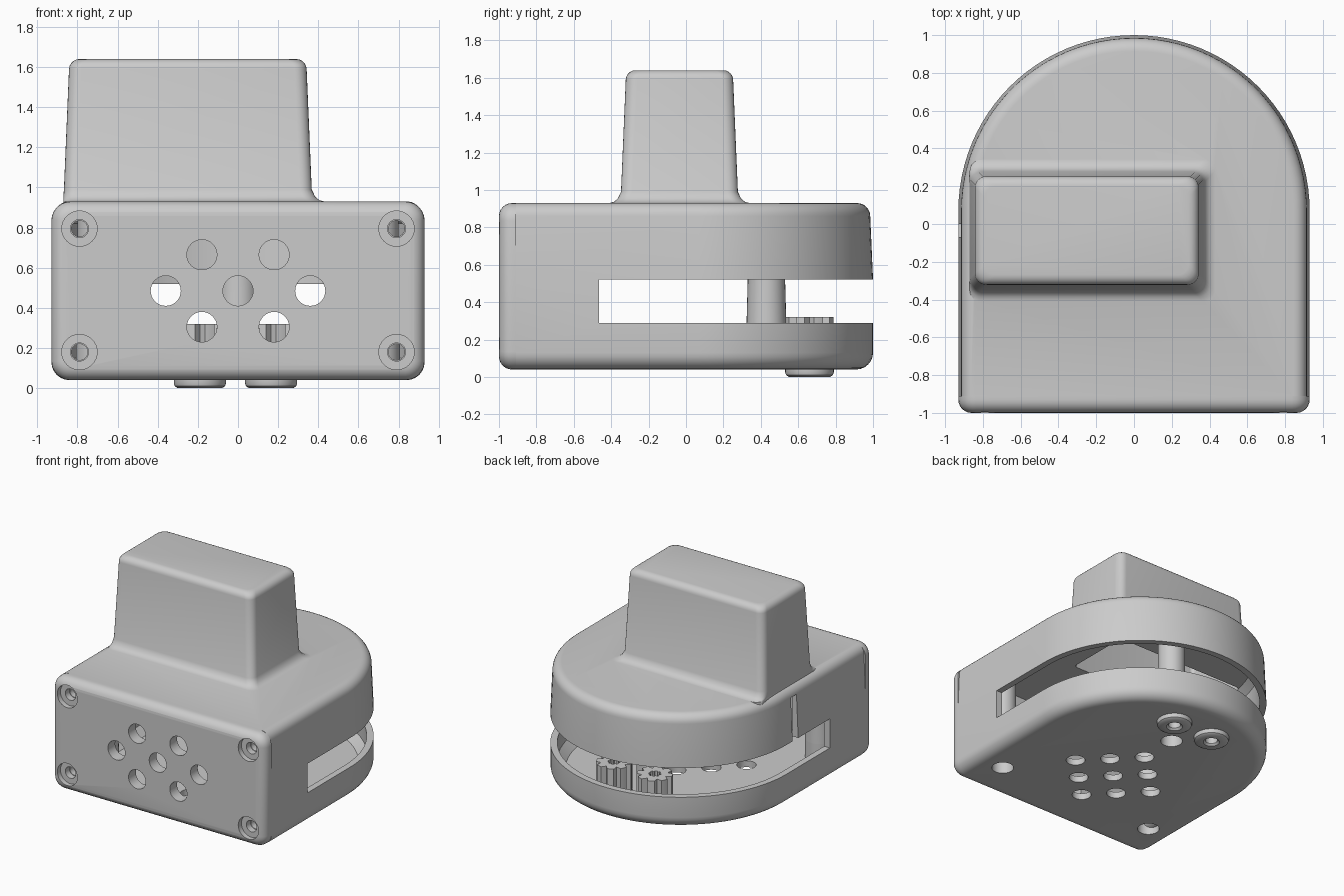
import bpy, bmesh
from math import sin, cos, pi
from mathutils import Matrix, Vector

if "Cube" in bpy.data.objects:
    bpy.data.objects.remove(bpy.data.objects["Cube"])


def finish(name, bm, smooth=True):
    bmesh.ops.recalc_face_normals(bm, faces=bm.faces[:])
    me = bpy.data.meshes.new(name)
    bm.to_mesh(me)
    bm.free()
    ob = bpy.data.objects.new(name, me)
    bpy.context.collection.objects.link(ob)
    return ob


def loft(name, loops):
    """Skin a stack of equal-length point loops and cap both ends."""
    bm = bmesh.new()
    rings = [[bm.verts.new(p) for p in lp] for lp in loops]
    n = len(rings[0])
    for a, b in zip(rings, rings[1:]):
        for i in range(n):
            j = (i + 1) % n
            bm.faces.new((a[i], a[j], b[j], b[i]))
    bm.faces.new(rings[0])
    bm.faces.new(rings[-1])
    return finish(name, bm)


def ring(name, profile, at, axis='Z', n=32, flute=None):
    """Spin a closed (radius, height) profile; flute changes the outer radius."""
    bm = bmesh.new()
    rot = Matrix.Rotation(-pi / 2, 3, 'X') if axis == 'Y' else Matrix.Identity(3)
    cols = []
    for k in range(n):
        t = 2 * pi * k / n
        f = flute(k) if flute else 1
        cols.append([bm.verts.new(rot @ Vector((r * f * cos(t), r * f * sin(t), h)) + Vector(at))
                     for r, h in profile])
    m = len(profile)
    for k in range(n):
        a, b = cols[k], cols[(k + 1) % n]
        for i in range(m):
            j = (i + 1) % m
            bm.faces.new((a[i], b[i], b[j], a[j]))
    return finish(name, bm)


def tube(name, at, r_out, r_in, length, axis='Z'):
    return ring(name, [(r_in, 0), (r_out, 0), (r_out, length), (r_in, length)], at, axis)


def box(name, lo, hi):
    return loft(name, [[(lo[0], lo[1], z), (hi[0], lo[1], z), (hi[0], hi[1], z), (lo[0], hi[1], z)]
                       for z in (lo[2], hi[2])])


def rod(name, at, r, length, axis='Z', n=32):
    loops = []
    for h in (0, length):
        loop = []
        for k in range(n):
            t = 2 * pi * k / n
            u, v = r * cos(t), r * sin(t)
            loop.append((at[0] + u, at[1] + h, at[2] + v) if axis == 'Y'
                        else (at[0] + u, at[1] + v, at[2] + h))
        loops.append(loop)
    return loft(name, loops)


def boolean(ob, other, op='DIFFERENCE'):
    other.hide_render = True
    mod = ob.modifiers.new(op, 'BOOLEAN')
    mod.operation, mod.object, mod.solver = op, other, 'EXACT'
    bpy.context.view_layer.objects.active = ob
    bpy.ops.object.modifier_apply(modifier=mod.name)
    bpy.data.objects.remove(other)


def d_outline(inset, z, front=-0.91):
    """Straight sides with a half-round back."""
    r = 0.93 - inset
    arc = [(r * cos(pi * k / 48), 0.07 + r * sin(pi * k / 48), z) for k in range(49)]
    return [(r, front, z)] + arc + [(-r, front, z)]


def round_rect(x0, x1, y0, y1, r):
    pts = []
    for q, (cx, cy) in enumerate(((x1 - r, y1 - r), (x0 + r, y1 - r), (x0 + r, y0 + r), (x1 - r, y0 + r))):
        for k in range(7):
            t = pi / 2 * (q + k / 6)
            pts.append((cx + r * cos(t), cy + r * sin(t)))
    return pts


def tower_loop(z, grow, r=0.06):
    t = (z - 0.93) / 0.71
    x0, x1 = max(-0.87, -0.87 + 0.03 * t - grow), 0.37 - 0.03 * t + grow
    y0, y1 = -0.35 + 0.03 * t - grow, 0.28 - 0.03 * t + grow
    return [(x, y, z) for x, y in round_rect(x0, x1, y0, y1, r)]


# Housing: lofted shell with rounded top and bottom edges
R = 0.09
lower = [(R * (1 - sin(pi / 2 * k / 6)), 0.04 + R * (1 - cos(pi / 2 * k / 6))) for k in range(7)]
upper = [(0.015 + 0.07 * (1 - cos(pi / 2 * k / 6)), 0.86 + 0.07 * sin(pi / 2 * k / 6)) for k in range(7)]
housing = loft("housing", [d_outline(i, z) for i, z in lower + [(0, 0.52)] + upper])

# Tower with flared foot and rounded top
levels = [(0.85, 0.06), (0.93, 0.06), (0.937, 0.035), (0.955, 0.015), (0.99, 0)]
levels += [(1.59 + 0.05 * sin(pi / 2 * k / 5), -0.05 * (1 - cos(pi / 2 * k / 5))) for k in range(6)]
boolean(housing, loft("tower", [tower_loop(z, g) for z, g in levels]), 'UNION')

# Hollow interior, side slot and wall slit
boolean(housing, loft("cavity", [d_outline(i, z, -1.1) for i, z in
                                 ((0.11, 0.09), (0.05, 0.15), (0.05, 0.82), (0.1, 0.88))]))
boolean(housing, loft("tower_cavity", [tower_loop(z, -0.05, 0.03) for z in (0.8, 1.59)]))
boolean(housing, box("slot", (-2, -0.465, 0.29), (2, 2, 0.52)))
boolean(housing, box("slit", (-1.2, -0.07, 0.5), (-0.82, 0.0, 0.86)))

# Diamond pattern shared by bottom and front vents
S = 0.18
vents = [(S * (i - j), S * (i + j)) for i in (-1, 0, 1) for j in (-1, 0, 1)]
post_spots = [(0, 0.43), (0.7, -0.67), (-0.7, -0.67)]
knob_spots = [(0.165, 0.66), (-0.19, 0.66)]
for x, y in vents:
    boolean(housing, rod("vent", (x, y - 0.24, -0.1), 0.07, 0.3))
for x, y in post_spots:
    boolean(housing, rod("screw_hole", (x, y, -0.1), 0.08, 0.3))
for x, y in knob_spots:
    boolean(housing, rod("knob_hole", (x, y, -0.1), 0.06, 0.3))

# Front plate with rounded rim, vents and countersunk screws
plate_loops = []
for y, i in [(-0.91, 0)] + [(-0.93 - 0.07 * sin(pi / 2 * k / 6), 0.07 * (1 - cos(pi / 2 * k / 6)))
                            for k in range(7)]:
    plate_loops.append([(x, y, z) for x, z in
                        round_rect(-0.93 + i, 0.93 - i, 0.04 + i, 0.93 - i, 0.095 - i)])
plate = loft("front_plate", plate_loops)
for x, z in vents:
    if abs(z) < 0.3:
        boolean(plate, rod("vent", (x, -1.2, 0.485 + z), 0.075, 0.5, 'Y'))
corners = [(sx * 0.79, z) for sx in (-1, 1) for z in (0.18, 0.795)]
for x, z in corners:
    boolean(plate, rod("recess", (x, -1.1, z), 0.088, 0.14, 'Y'))
    boolean(plate, rod("screw_hole", (x, -1.1, z), 0.045, 0.4, 'Y'))
    tube("plate_boss", (x, -0.91, z), 0.088, 0.04, 0.3, 'Y')

# Screw posts joining the two halves
for x, y in post_spots:
    tube("lower_post", (x, y, 0.05), 0.108, 0.08, 0.18)
    ring("upper_post", [(0.035, 0.22), (0.108, 0.22), (0.1, 0.52), (0.1, 0.9), (0.035, 0.9)], (x, y, 0))

# Fluted knobs inside, with round feet below the floor
for x, y in knob_spots:
    ring("fluted_knob", [(0.045, 0.08), (0.13, 0.08), (0.13, 0.32), (0.045, 0.32)], (x, y, 0), n=32,
         flute=lambda k: 0.72 if k % 4 == 0 else 1)
    ring("foot", [(0.045, 0.015), (0.06, 0.0), (0.11, 0.0), (0.125, 0.01), (0.13, 0.025),
                  (0.13, 0.045), (0.045, 0.1)], (x, y, 0), n=40)

for ob in bpy.context.scene.objects:
    bpy.ops.object.select_all(action='DESELECT')
    ob.select_set(True)
    bpy.context.view_layer.objects.active = ob
    bpy.ops.object.shade_smooth_by_angle(angle=0.6)
